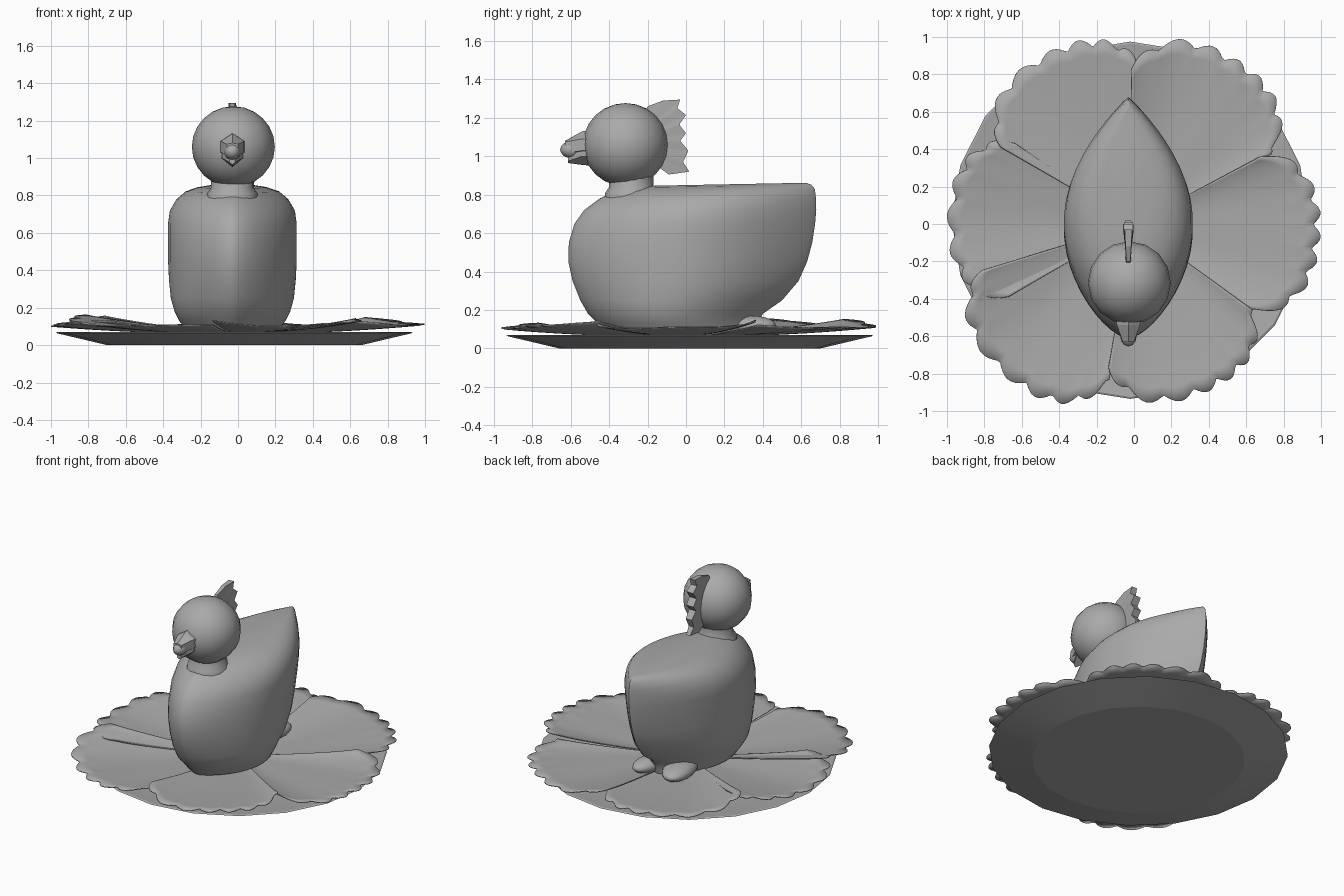
import bpy, bmesh, math
from mathutils import Vector

if "Cube" in bpy.data.objects:
    bpy.data.objects.remove(bpy.data.objects["Cube"])

grey = bpy.data.materials.new("plain grey")
grey.use_nodes = True
COLOUR = (0.4, 0.4, 0.4, 1)
grey.diffuse_color = COLOUR
grey.node_tree.nodes["Principled BSDF"].inputs["Base Color"].default_value = COLOUR

CX = -0.03  # the bird's own centre line


def finish(name, bm, smooth=None):
    bmesh.ops.recalc_face_normals(bm, faces=bm.faces)
    mesh = bpy.data.meshes.new(name)
    bm.to_mesh(mesh)
    bm.free()
    mesh.materials.append(grey)
    ob = bpy.data.objects.new(name, mesh)
    bpy.context.collection.objects.link(ob)
    if smooth:
        bpy.ops.object.select_all(action='DESELECT')
        bpy.context.view_layer.objects.active = ob
        ob.select_set(True)
        bpy.ops.object.shade_smooth_by_angle(angle=math.radians(smooth))
    return ob


def loft(name, rings, smooth=None):
    """Skin closed rings of points and cap both ends."""
    bm = bmesh.new()
    loops = [[bm.verts.new(p) for p in ring] for ring in rings]
    n = len(loops[0])
    for a, b in zip(loops, loops[1:]):
        for i in range(n):
            j = (i + 1) % n
            bm.faces.new((a[i], a[j], b[j], b[i]))
    bm.faces.new(loops[0])
    bm.faces.new(loops[-1])
    return finish(name, bm, smooth)


def circle(r, z, n, x=0.0, y=0.0):
    return [(x + r * math.cos(i * math.tau / n), y + r * math.sin(i * math.tau / n), z)
            for i in range(n)]


def ellipsoid(name, centre, size, segs=16, rings=12, turn=0.0):
    bm = bmesh.new()
    bmesh.ops.create_uvsphere(bm, u_segments=segs, v_segments=rings, radius=1)
    ob = finish(name, bm, 60)
    ob.location, ob.scale, ob.rotation_euler.z = centre, size, turn


# Shallow dish with a flared rim
loft("dish", [circle(r, z, 20, -0.02, 0.02) for r, z in
              ((0.68, 0), (0.955, 0.065), (0.945, 0.07), (0.67, 0.035))], 10)


# Six overlapping leaves with unevenly scalloped outer edges
def leaf(index, degrees, length, tilt):
    bm = bmesh.new()
    cols, rows, lobes = 64, 12, 7
    mid = math.radians(degrees)
    grid = []
    for c in range(cols + 1):
        u = 2 * c / cols - 1
        angle = mid + u * math.radians(32)
        reach = length * (1 - 0.19 * abs(u) ** 3.5)
        wave = math.pi * lobes * c / cols + 0.8 * math.sin(3 * u + index)
        notch = 0.045 * (1 - abs(math.sin(wave)))
        col = []
        for r in range(rows + 1):
            f = 0.04 + 0.96 * r / rows
            d = f * reach - notch * f ** 10
            z = 0.066 + 0.043 * f * f + f * (0.03 * u * u + tilt * u)
            z += 0.005 * f * math.cos(5 * u + index)
            col.append(bm.verts.new((d * math.cos(angle), d * math.sin(angle), z)))
        grid.append(col)
    for a, b in zip(grid, grid[1:]):
        for r in range(rows):
            bm.faces.new((a[r], b[r], b[r + 1], a[r + 1]))
    ob = finish("leaf_%d" % (index + 1), bm, 40)
    thick = ob.modifiers.new("thickness", 'SOLIDIFY')
    thick.thickness = 0.006


for k, spec in enumerate(((-4, 1.0, 0.01), (59, 1.04, 0.01), (118, 1.03, 0.015),
                          (178, 1.0, -0.005), (229, 1.07, -0.022), (292, 0.98, 0.01))):
    leaf(k, *spec)


# Body: stacked leaf-shaped sections, fuller near the base, narrowing to the tail
def section(z, front, back, half):
    points = []
    n = 48
    base = max(0, 1 - z / 0.4)
    for i in range(n):
        a = i * math.tau / n
        t = (1 - math.cos(a)) / 2
        power = (0.68 + 0.2 * t) * (1 - 0.35 * base * t)
        w = half * max(0, math.sin(math.pi * t ** 0.92)) ** power
        rise = 0.015 * t if z > 0.8 else 0
        points.append((CX + math.copysign(w, math.sin(a)), front + (back - front) * t, z + rise))
    return points


body_levels = ((0.08, -0.42, 0.36, 0.25), (0.13, -0.46, 0.37, 0.285),
               (0.18, -0.51, 0.40, 0.31), (0.25, -0.55, 0.50, 0.33),
               (0.35, -0.59, 0.585, 0.34), (0.45, -0.612, 0.63, 0.345),
               (0.55, -0.61, 0.657, 0.345), (0.65, -0.58, 0.672, 0.345),
               (0.72, -0.53, 0.678, 0.335), (0.78, -0.45, 0.677, 0.30),
               (0.815, -0.37, 0.67, 0.25), (0.837, -0.27, 0.652, 0.185),
               (0.847, -0.16, 0.625, 0.12))
loft("body", [section(*level) for level in body_levels], 50)

# Feet poking out from under the bird
ellipsoid("left_foot", (0.05, 0.34, 0.12), (0.075, 0.13, 0.05), turn=-0.2)
ellipsoid("right_foot", (-0.15, 0.28, 0.115), (0.1, 0.18, 0.055), turn=0.2)

# Neck and head
loft("neck", [circle(r, z, 16, CX, -0.285) for r, z in
              ((0.14, 0.78), (0.135, 0.81), (0.115, 0.84), (0.115, 0.90))], 50)
ellipsoid("head", (CX + 0.005, -0.315, 1.06), (0.222, 0.222, 0.217))


# Beak: faceted upper and lower wedges around a rounded tip
def diamond(y, half, top, middle, bottom):
    return [(CX, y, top), (CX + half, y, middle + 0.03), (CX + half, y, middle - 0.03),
            (CX, y, bottom), (CX - half, y, middle - 0.03), (CX - half, y, middle + 0.03)]


loft("upper_beak", [diamond(-0.48, 0.068, 1.14, 1.06, 1.0),
                    diamond(-0.54, 0.062, 1.13, 1.06, 1.0),
                    diamond(-0.63, 0.03, 1.08, 1.045, 1.01)])
loft("lower_beak", [diamond(-0.48, 0.06, 1.07, 1.03, 0.95),
                    diamond(-0.54, 0.055, 1.06, 1.03, 0.955),
                    diamond(-0.615, 0.015, 1.04, 1.005, 0.965)])
ellipsoid("beak_tip", (CX, -0.595, 1.035), (0.045, 0.06, 0.045), 12, 8)

# Serrated comb down the back of the head, thickest midway along its outer edge
outer = ((-0.2, 1.26), (-0.12, 1.29), (-0.03, 1.295), (-0.045, 1.25), (0.0, 1.215),
         (-0.035, 1.165), (0.0, 1.12), (-0.03, 1.08), (0.012, 1.03), (-0.015, 0.97),
         (0.018, 0.92), (-0.09, 0.905))
bm = bmesh.new()
hub = Vector((-0.3, 1.06))
strips = []
for side in (-1, 1):
    strip = []
    for i, (y, z) in enumerate(outer):
        inner = hub + (Vector((y, z)) - hub).normalized() * 0.17
        thick = 0.01 + 0.018 * math.sin(math.pi * i / (len(outer) - 1))
        strip.append((bm.verts.new((CX + side * 0.014, inner.x, inner.y)),
                      bm.verts.new((CX + side * thick, y, z))))
    strips.append(strip)
left, right = strips
for i in range(len(outer) - 1):
    j = i + 1
    bm.faces.new((left[i][0], left[i][1], left[j][1], left[j][0]))
    bm.faces.new((right[i][0], right[j][0], right[j][1], right[i][1]))
    bm.faces.new((left[i][1], right[i][1], right[j][1], left[j][1]))
    bm.faces.new((left[i][0], left[j][0], right[j][0], right[i][0]))
for i in (0, -1):
    bm.faces.new((left[i][0], right[i][0], right[i][1], left[i][1]))
finish("comb", bm)
